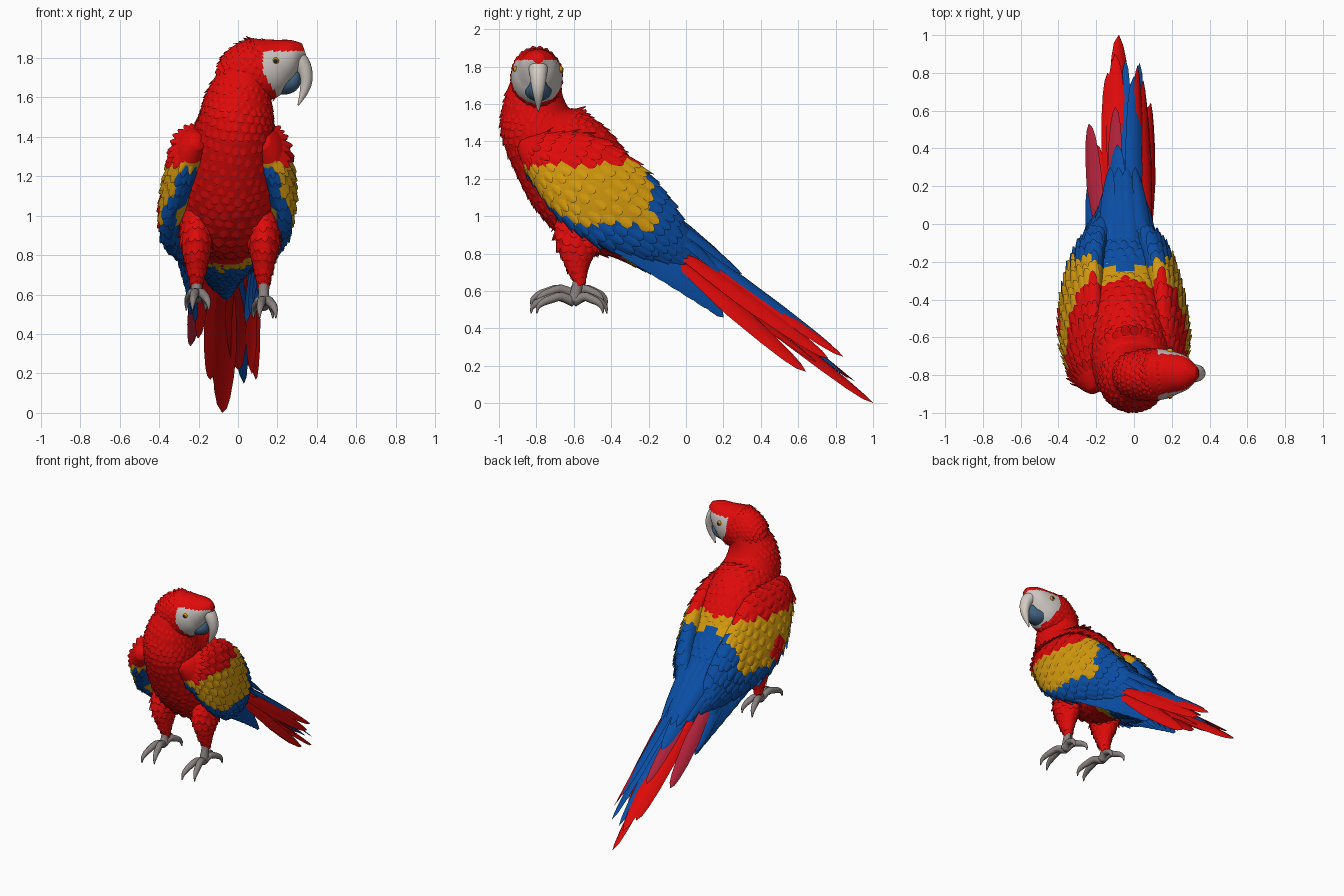
import bpy, bmesh, math, random
from mathutils import Vector

random.seed(4)
if "Cube" in bpy.data.objects:
    bpy.data.objects.remove(bpy.data.objects["Cube"])

PALETTE = {
    "scarlet": (0.74, 0.003, 0.003), "crimson": (0.42, 0.015, 0.04),
    "yellow": (0.65, 0.32, 0.004), "blue": (0.003, 0.075, 0.37),
    "face_white": (0.6, 0.56, 0.53), "ivory": (0.66, 0.6, 0.55),
    "slate": (0.05, 0.12, 0.21), "foot_grey": (0.25, 0.22, 0.21),
    "dark": (0.02, 0.02, 0.025)}
SCARLET, CRIMSON, YELLOW, BLUE, FACE, IVORY, SLATE, GREY, DARK = range(9)
MATS = []
for name, rgb in PALETTE.items():
    m = bpy.data.materials.new(name)
    m.use_nodes = True
    m.diffuse_color = (*rgb, 1)
    m.node_tree.nodes["Principled BSDF"].inputs["Base Color"].default_value = (*rgb, 1)
    MATS.append(m)

X, Y = Vector((1, 0, 0)), Vector((0, 1, 0))
MID = -0.04  # symmetry plane of the body


def finish(bm, name):
    me = bpy.data.meshes.new(name)
    for f in bm.faces:
        f.smooth = True
    bm.to_mesh(me)
    bm.free()
    for m in MATS:
        me.materials.append(m)
    bpy.context.collection.objects.link(bpy.data.objects.new(name, me))


def sample(st, u):
    """Smooth interpolation of stations (x, y, z, radius a, radius b)."""
    f = min(max(u, 0), 1) * (len(st) - 1)
    i = min(int(f), len(st) - 2)
    t = f - i
    p0, p1, p2, p3 = (st[min(max(i + k, 0), len(st) - 1)] for k in (-1, 0, 1, 2))
    return [b + t * (c - a) / 2 + t * t * (a - 2.5 * b + 2 * c - d / 2)
            + t ** 3 * (1.5 * (b - c) + (d - a) / 2)
            for a, b, c, d in zip(p0, p1, p2, p3)]


def surface(st, u, ang, ref):
    c = sample(st, u)
    t = (Vector(sample(st, u + 0.02)[:3]) - Vector(sample(st, u - 0.02)[:3])).normalized()
    side = (ref - t * ref.dot(t)).normalized()
    up = side.cross(t)
    return Vector(c[:3]) + side * math.cos(ang) * c[3] + up * math.sin(ang) * c[4]


def loft(bm, st, ref, colour, rings=24, seg=24):
    rows = [[bm.verts.new(surface(st, i / rings, j * math.tau / seg, ref)) for j in range(seg)]
            for i in range(rings + 1)]
    faces = [bm.faces.new((a[j], a[(j + 1) % seg], b[(j + 1) % seg], b[j]))
             for a, b in zip(rows, rows[1:]) for j in range(seg)]
    faces += [bm.faces.new(rows[0]), bm.faces.new(rows[-1])]
    bmesh.ops.recalc_face_normals(bm, faces=faces)
    for f in faces:
        f.material_index = colour(f.calc_center_median(), f.normal) if callable(colour) else colour


def feather(bm, root, tip, normal, half, mat, lift=0.0, bow=0.0):
    """A cambered leaf with a round tip."""
    root, tip = Vector(root), Vector(tip)
    d = tip - root
    n = (normal - d * normal.dot(d) / d.length_squared).normalized()
    s = d.normalized().cross(n)
    rows = []
    for t in (0, 0.2, 0.45, 0.7, 0.86, 0.95, 1):
        w = half * max(0.03, min(1, 0.45 + 1.5 * t) * math.sqrt(1 - t ** 3))
        mid = root + d * t + n * (lift * t + bow * math.sin(math.pi * t))
        rows.append([bm.verts.new(mid + s * w * k - n * w * 0.3 * k * k)
                     for k in (-1, -0.5, 0, 0.5, 1)])
    for a, b in zip(rows, rows[1:]):
        for j in range(4):
            bm.faces.new((a[j], a[j + 1], b[j + 1], b[j])).material_index = mat


def plumage(bm, st, ref, colour, rows, count, length, lift, span=(0, 1), back=False, keep=None):
    """Rows of overlapping feathers laid over a loft."""
    for i in range(rows):
        u = span[0] + (span[1] - span[0]) * (i + 0.5) / rows
        for j in range(count):
            ang = (j + 0.5 * (i % 2) + random.uniform(-0.15, 0.15)) * math.tau / count
            p = surface(st, u, ang, ref)
            du = surface(st, u + 0.01, ang, ref) - surface(st, u - 0.01, ang, ref)
            da = surface(st, u, ang + 0.05, ref) - surface(st, u, ang - 0.05, ref)
            n = du.cross(da).normalized()
            if n.dot(p - Vector(sample(st, u)[:3])) < 0:
                n.negate()
            d = du.normalized() * (-1 if back else 1)
            size = (length[0] + (length[1] - length[0]) * u) * random.uniform(0.85, 1.15)
            half = max(da.length * 10 * math.tau / count * 0.62, size * 0.22)
            mat = colour(p + d * size * 0.5, n)
            if mat == FACE or (keep and not keep(n)):
                continue
            feather(bm, p - n * 0.006, p + d * size, n, half, mat, lift)


def placed(x, y, side):
    """Side position; the right wing spreads a little toward its tip."""
    return MID + side * (x - MID) - (0.12 * max(0, y + 0.6) if side < 0 else 0)


# Colour rules
def wing_colour(p, n):
    off = p.x - MID
    inner = n.x * math.copysign(1, off) < 0.25 and p.y < -0.68 and p.z < 1.24
    if inner or p.y > -0.25 + 0.25 * abs(off) or p.z < 0.96 + 0.9 * max(0, -p.y - 0.62):
        return BLUE
    patch = (p - Vector((-0.37, -0.56, 1.04))).length < 0.07
    return YELLOW if p.z < 1.27 + 0.15 * max(0, p.y + 0.5) and not patch else SCARLET


def body_colour(p, n):
    if n.y + n.z > 0.15 and p.y > -0.6:
        return wing_colour(p, n)
    return BLUE if p.y > -0.26 else YELLOW if p.y > -0.33 else SCARLET


def head_colour(p, n):
    bare = p.x > 0.125 + max(0, 1.73 - p.z) * 0.6 and p.z < 1.835
    return FACE if bare else SCARLET


# Torso and neck
body = [(0.05, -0.79, 1.76, 0.11, 0.12), (0.01, -0.81, 1.61, 0.165, 0.165),
        (-0.01, -0.78, 1.47, 0.195, 0.215), (-0.03, -0.63, 1.28, 0.245, 0.28),
        (-0.04, -0.47, 1.08, 0.265, 0.275), (-0.05, -0.3, 0.97, 0.24, 0.22),
        (-0.06, -0.14, 0.84, 0.18, 0.16), (-0.07, 0.03, 0.72, 0.11, 0.1),
        (-0.06, 0.18, 0.6, 0.03, 0.03)]
bm = bmesh.new()
loft(bm, body, X, body_colour, 40, 32)
plumage(bm, body, X, body_colour, 34, 26, (0.06, 0.1), 0.005, (0.06, 0.9))
finish(bm, "body")

# Head, turned to the left
head = [(-0.1, -0.8, 1.68, 0.04, 0.04), (-0.04, -0.8, 1.7, 0.11, 0.12),
        (0.05, -0.8, 1.725, 0.135, 0.16), (0.14, -0.795, 1.75, 0.135, 0.16),
        (0.21, -0.79, 1.785, 0.115, 0.125), (0.28, -0.79, 1.825, 0.085, 0.075),
        (0.335, -0.79, 1.845, 0.03, 0.03)]
bm = bmesh.new()
loft(bm, head, Y, head_colour, 60, 60)
plumage(bm, head, Y, head_colour, 12, 26, (0.055, 0.05), 0.003, (0.08, 0.72), back=True)
finish(bm, "head")

# Beak
upper = [(0.23, -0.79, 1.79, 0.06, 0.05), (0.29, -0.79, 1.795, 0.054, 0.052),
         (0.33, -0.79, 1.755, 0.046, 0.042), (0.346, -0.79, 1.69, 0.036, 0.032),
         (0.335, -0.79, 1.63, 0.023, 0.022), (0.305, -0.79, 1.56, 0.004, 0.004)]
lower = [(0.17, -0.79, 1.7, 0.07, 0.07), (0.22, -0.79, 1.675, 0.075, 0.062),
         (0.27, -0.79, 1.68, 0.06, 0.05), (0.295, -0.79, 1.73, 0.035, 0.025)]
for st, mat, name in ((upper, IVORY, "upper_beak"), (lower, SLATE, "lower_beak")):
    bm = bmesh.new()
    loft(bm, st, Y, mat, 20, 20)
    finish(bm, name)

# Eyes
for side in (-1, 1):
    bm = bmesh.new()
    for r, out, mat in ((0.018, 0.115, YELLOW), (0.012, 0.124, DARK)):
        old = set(bm.faces)
        ball = bmesh.ops.create_uvsphere(bm, u_segments=16, v_segments=10, radius=r)
        bmesh.ops.translate(bm, verts=ball["verts"], vec=(0.19, -0.79 + side * out, 1.785))
        for f in set(bm.faces) - old:
            f.material_index = mat
    finish(bm, "right_eye" if side < 0 else "left_eye")

# Wings, legs and feet
wing = [(0.12, -0.88, 1.38, 0.04, 0.04), (0.155, -0.79, 1.34, 0.085, 0.13),
        (0.185, -0.61, 1.24, 0.095, 0.23), (0.18, -0.42, 1.1, 0.09, 0.25),
        (0.135, -0.25, 0.98, 0.09, 0.21), (0.07, -0.1, 0.86, 0.07, 0.14),
        (0.02, 0.02, 0.77, 0.04, 0.06)]
thigh = [(0.12, -0.53, 1.03, 0.08, 0.13), (0.13, -0.57, 0.9, 0.085, 0.135),
         (0.13, -0.58, 0.77, 0.06, 0.08), (0.13, -0.57, 0.67, 0.035, 0.038)]
for side, label, tilt in ((1, "left", 0.14), (-1, "right", 0.24)):
    st = [(placed(s[0], s[1], side), *s[1:]) for s in wing]
    lean = Vector((1, tilt * side, tilt * side))
    bm = bmesh.new()
    loft(bm, st, lean, wing_colour, 32, 32)
    plumage(bm, st, lean, wing_colour, 15, 22, (0.08, 0.19), 0.008, (0.08, 0.9),
            keep=lambda n: n.x * side > -0.5)
    # flight feathers along the lower edge to the wing tip
    for i in range(8):
        k = i / 7
        root = Vector((0.21 - 0.11 * k, -0.62 + 0.5 * k, 1.02 - 0.2 * k))
        tip = Vector((0.19 - 0.15 * k, -0.28 + 0.48 * k, 0.78 - 0.32 * k))
        for v in (root, tip):
            v.x = placed(v.x, v.y, side)
        feather(bm, root, tip, Vector((side, 0.3, 0.3)), 0.055, BLUE, 0, 0.015)
    finish(bm, label + "_wing")

    st = [(MID + side * (s[0] - MID), *s[1:]) for s in thigh]
    bm = bmesh.new()
    loft(bm, st, X, SCARLET, 16, 20)
    plumage(bm, st, X, lambda p, n: SCARLET, 9, 13, (0.09, 0.06), 0.006, (0.05, 0.95))
    finish(bm, label + "_leg")

    x, z = MID + side * 0.17, 0.58 if side < 0 else 0.54
    bm = bmesh.new()
    loft(bm, [(x, -0.57, 0.7, 0.03, 0.03), (x, -0.58, 0.63, 0.026, 0.028),
              (x, -0.6, z, 0.032, 0.035)], X, GREY, 8, 12)
    for way, reach, spread in ((-1, 0.19, 0.06), (-1, 0.22, -0.02), (1, 0.15, 0.045), (1, 0.17, -0.05)):
        toe = [(x + spread * k, -0.6 + way * reach * k, z + h, r, r)
               for k, h, r in ((0, 0, 0.026), (0.35, 0.03, 0.024), (0.65, 0.015, 0.022),
                               (0.85, 0, 0.019), (1, -0.025, 0.012), (1.04, -0.06, 0.003))]
        loft(bm, toe, X, GREY, 15, 12)
    finish(bm, label + "_foot")

# Tail: root, tip, half width, sideways roll, colour
tail = [
    ((-0.03, -0.1, 0.95), (0.03, 0.85, 0.15), 0.05, 0.3, BLUE),
    ((0.0, -0.1, 0.95), (0.0, 0.78, 0.31), 0.055, 0.5, BLUE),
    ((-0.05, -0.1, 0.92), (-0.045, 0.87, 0.13), 0.04, -0.2, BLUE),
    ((-0.1, -0.1, 0.95), (-0.09, 0.42, 0.55), 0.06, -0.5, BLUE),
    ((0.03, 0.0, 0.83), (0.02, 0.84, 0.25), 0.045, 1.2, SCARLET),
    ((-0.05, 0.1, 0.7), (-0.08, 1.0, 0.003), 0.075, 0.5, SCARLET),
    ((-0.11, 0.05, 0.74), (-0.14, 0.8, 0.17), 0.06, -0.5, SCARLET),
    ((-0.09, 0.1, 0.73), (-0.1, 0.9, 0.12), 0.06, -0.2, SCARLET),
    ((-0.1, 0.05, 0.8), (-0.1, 0.62, 0.37), 0.045, -0.4, CRIMSON),
    ((-0.02, 0.1, 0.66), (0.0, 0.7, 0.22), 0.06, 0.3, SCARLET),
    ((0.08, -0.06, 0.78), (0.09, 0.64, 0.17), 0.06, 1.4, SCARLET),
    ((0.085, -0.05, 0.82), (0.05, 0.76, 0.24), 0.055, 1.5, SCARLET),
    ((0.07, 0.0, 0.74), (0.07, 0.6, 0.2), 0.06, 1.5, SCARLET),
    ((-0.19, -0.02, 0.78), (-0.24, 0.53, 0.34), 0.055, -0.8, CRIMSON),
    ((-0.17, 0.0, 0.72), (-0.2, 0.42, 0.38), 0.055, -1.2, SCARLET),
    ((-0.21, -0.15, 0.84), (-0.24, 0.22, 0.5), 0.05, -1, BLUE)]
bm = bmesh.new()
for root, tip, half, roll, mat in tail:
    feather(bm, root, tip, Vector((roll, 0.65, 0.76)), half, mat, 0, 0.012)
# coverts over the rump
for i in range(9):
    k = i / 4 - 1
    feather(bm, (MID + 0.15 * k, -0.22, 1.13 - 0.08 * k * k), (MID - 0.02 + 0.09 * k, 0.2 + 0.1 * (i % 2), 0.69),
            Vector((k * 0.8, 0.65, 0.76)), 0.05, BLUE, 0, 0.02)
finish(bm, "tail")
